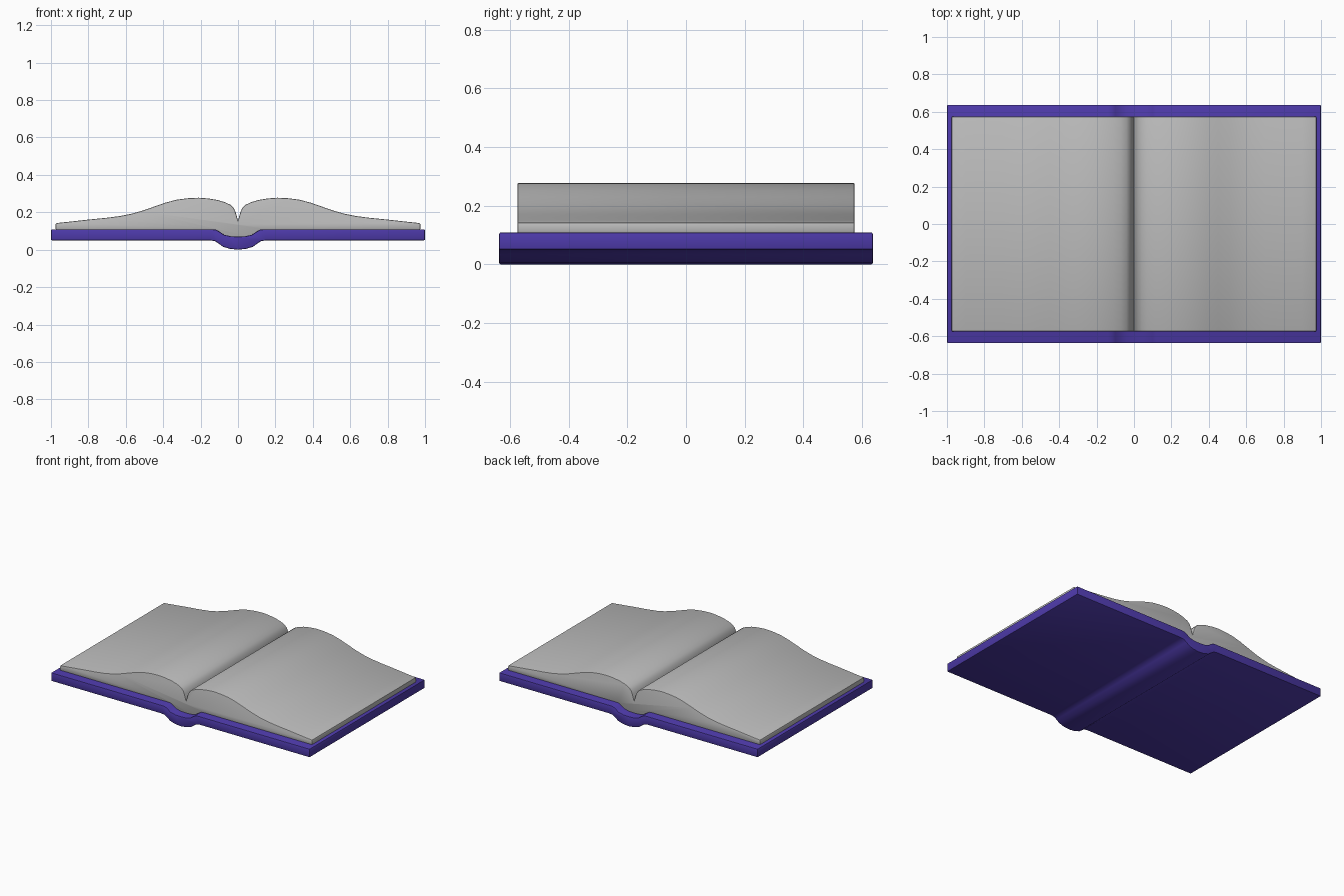
import bpy, bmesh, math

if "Cube" in bpy.data.objects:
    bpy.data.objects.remove(bpy.data.objects["Cube"])


def material(name, rgb):
    m = bpy.data.materials.new(name)
    m.diffuse_color = (*rgb, 1)
    m.use_nodes = True
    m.node_tree.nodes["Principled BSDF"].inputs["Base Color"].default_value = m.diffuse_color
    return m


def mirrored(half):
    """Right half of a line, from x = 0 outward -> full line, left to right."""
    return [(-x, z) for x, z in reversed(half) if x > 0] + half


def extruded(name, top, bottom, half_depth, mat, bevel):
    """Closed (x, z) outline extruded along y, with softened rims."""
    outline = mirrored(top) + mirrored(bottom)[::-1]
    bm = bmesh.new()
    front = bm.faces.new([bm.verts.new((x, -half_depth, z)) for x, z in outline])
    moved = bmesh.ops.extrude_face_region(bm, geom=[front], use_keep_orig=True)
    for v in moved["geom"]:
        if isinstance(v, bmesh.types.BMVert):
            v.co.y = half_depth
    bmesh.ops.recalc_face_normals(bm, faces=bm.faces[:])
    xmax = max(x for x, _ in outline)
    rims = [e for e in bm.edges
            if abs(e.verts[0].co.y - e.verts[1].co.y) < 1e-5
            or abs(e.verts[0].co.x) > xmax - 1e-4]
    bmesh.ops.bevel(bm, geom=rims, offset=bevel, offset_type='OFFSET',
                    segments=2, profile=0.5, affect='EDGES', clamp_overlap=True)
    bmesh.ops.recalc_face_normals(bm, faces=bm.faces[:])
    me = bpy.data.meshes.new(name)
    bm.to_mesh(me)
    bm.free()
    me.materials.append(mat)
    ob = bpy.data.objects.new(name, me)
    bpy.context.collection.objects.link(ob)
    bpy.ops.object.select_all(action='DESELECT')
    ob.select_set(True)
    bpy.context.view_layer.objects.active = ob
    bpy.ops.object.shade_smooth_by_angle(angle=math.radians(40))
    return ob


purple = material("purple cover", (0.075, 0.042, 0.40))
grey = material("page grey", (0.5, 0.5, 0.5))

# Cover boards joined by a rounded spine
cover_top = [(0, 0.07), (0.04, 0.072), (0.075, 0.08), (0.10, 0.097),
             (0.117, 0.107), (0.14, 0.109), (1.0, 0.109)]
cover_bottom = [(0, 0.0), (0.045, 0.005), (0.08, 0.016), (0.105, 0.034),
                (0.123, 0.046), (0.15, 0.05), (1.0, 0.05)]
extruded("cover", cover_top, cover_bottom, 0.637, purple, 0.006)

# Page block, arching up from the central gutter
page_top = [(0, 0.157), (0.012, 0.198), (0.022, 0.222), (0.04, 0.240),
            (0.07, 0.254), (0.11, 0.266), (0.16, 0.274), (0.21, 0.278),
            (0.27, 0.275), (0.33, 0.267), (0.39, 0.251), (0.45, 0.230),
            (0.51, 0.209), (0.57, 0.192), (0.63, 0.180), (0.70, 0.171),
            (0.80, 0.161), (0.90, 0.150), (0.975, 0.142)]
page_bottom = [(0, 0.068), (0.04, 0.070), (0.075, 0.078), (0.10, 0.095),
               (0.117, 0.105), (0.14, 0.107), (0.975, 0.107)]
extruded("pages", page_top, page_bottom, 0.575, grey, 0.006)
